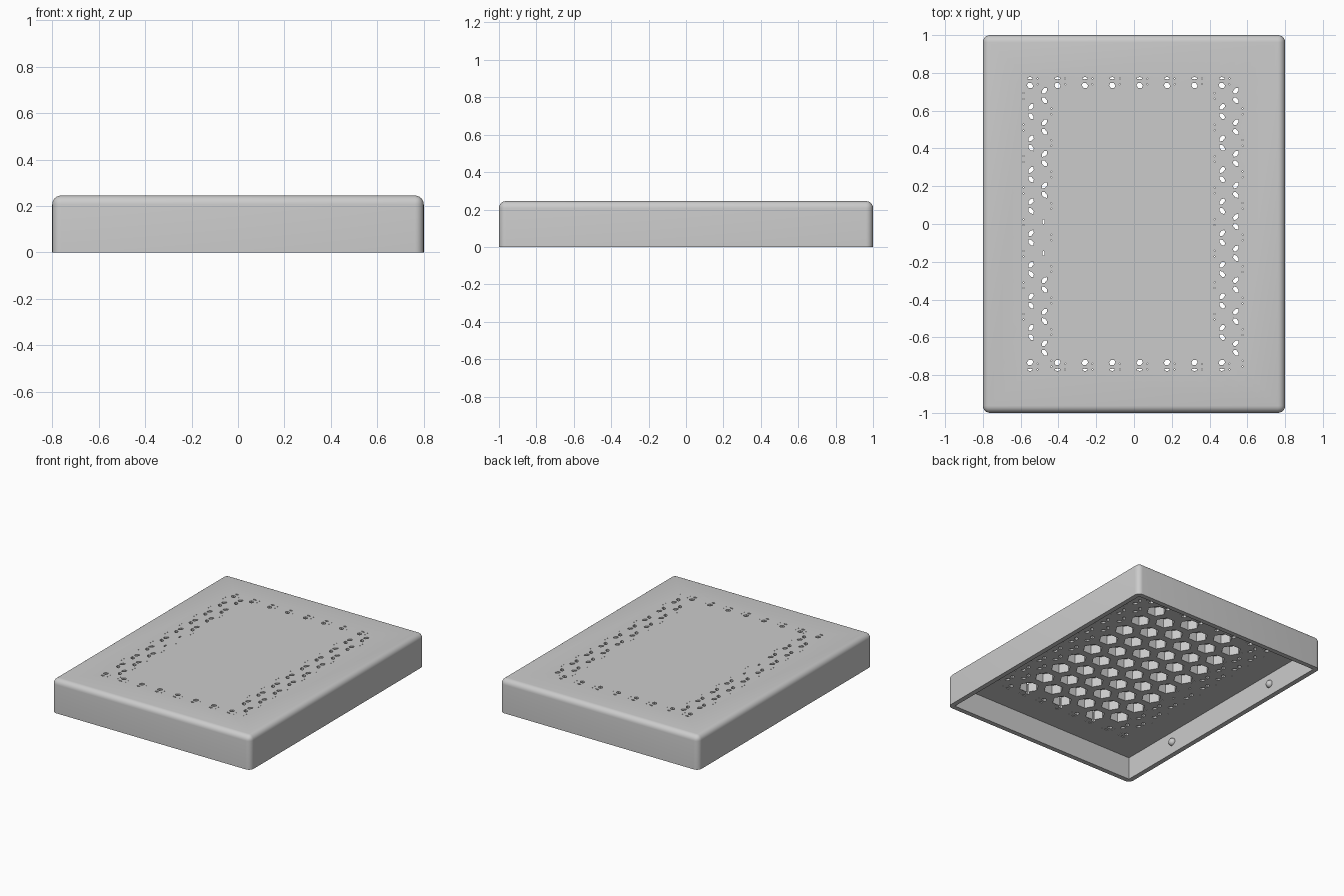
import bpy, bmesh, math
from mathutils import Matrix

default = bpy.data.objects.get("Cube")
if default:
    bpy.data.objects.remove(default, do_unlink=True)

WIDTH, LENGTH, HEIGHT = 1.6, 2.0, 0.245
WALL, CEILING, POCKET_TOP = 0.035, 0.165, 0.232
PITCH_X, PITCH_Y = 0.145, 0.167

grey = bpy.data.materials.new("plain grey")
grey.use_nodes = True
grey.diffuse_color = (0.6, 0.6, 0.6, 1)
bsdf = next(n for n in grey.node_tree.nodes if n.type == 'BSDF_PRINCIPLED')
bsdf.inputs["Base Color"].default_value = grey.diffuse_color


def finish(bm, name):
    mesh = bpy.data.meshes.new(name)
    bm.to_mesh(mesh)
    bm.free()
    mesh.materials.append(grey)
    obj = bpy.data.objects.new(name, mesh)
    bpy.context.collection.objects.link(obj)
    return obj


def box(bm, sx, sy, z0, z1):
    m = Matrix.Translation((0, 0, (z0 + z1) / 2)) @ Matrix.Diagonal((sx, sy, z1 - z0, 1))
    bmesh.ops.create_cube(bm, size=1, matrix=m)


def prism(bm, x, y, rx, ry, angle, z0, z1, sides=6):
    m = (Matrix.Translation((x, y, (z0 + z1) / 2)) @ Matrix.Rotation(angle, 4, 'Z')
         @ Matrix.Diagonal((rx, ry, 1, 1)))
    bmesh.ops.create_cone(bm, cap_ends=True, segments=sides, radius1=1, radius2=1,
                          depth=z1 - z0, matrix=m)


def cut(target, cutter):
    mod = target.modifiers.new(cutter.name, 'BOOLEAN')
    mod.operation, mod.solver, mod.object = 'DIFFERENCE', 'EXACT', cutter
    bpy.context.view_layer.objects.active = target
    bpy.ops.object.modifier_apply(modifier=mod.name)
    bpy.data.objects.remove(cutter, do_unlink=True)


# Lid shell: rounded everywhere except the bottom rim
bm = bmesh.new()
box(bm, WIDTH, LENGTH, 0, HEIGHT)
edges = [e for e in bm.edges if any(v.co.z > 0.1 for v in e.verts)]
bmesh.ops.bevel(bm, geom=edges, offset=0.038, segments=6, profile=0.5, affect='EDGES')
shell = finish(bm, "lid_shell")

# Open cavity underneath
bm = bmesh.new()
box(bm, WIDTH - 2 * WALL, LENGTH - 2 * WALL, -0.1, CEILING)
cut(shell, finish(bm, "cavity_cutter"))

# Honeycomb of blind pockets in the ceiling
bm = bmesh.new()
for i in range(6):
    rows = 8 + i % 2
    for j in range(rows):
        prism(bm, (i - 2.5) * PITCH_X, (j - (rows - 1) / 2) * PITCH_Y,
              0.067, 0.067, math.pi / 2, 0.1, POCKET_TOP)
cut(shell, finish(bm, "pocket_cutter"))

# Ring of small slits through the top
bm = bmesh.new()


def slit(x, y, rx, ry, angle=0.0, sides=6):
    prism(bm, x, y, rx, ry, angle, 0.1, 0.3, sides)


def slit_pair(x, y):
    for s in (1, -1):
        slit(x, y + s * 0.025, 0.012, 0.02, -s * 0.7)


def specks(x, y):
    for s in (1, -1):
        slit(x, y + s * 0.015, 0.004, 0.004, sides=4)


for x in (-0.545, 0.467):
    for j in range(8):
        slit_pair(x, 0.595 - j * PITCH_Y)
        specks(x - 0.04, 0.678 - j * PITCH_Y)
for x in (-0.474, 0.539):
    for j in range(9):
        y = 0.68 - j * PITCH_Y
        if x < 0 and j in (4, 5):
            slit(x - 0.005, y, 0.006, 0.014)
        else:
            slit_pair(x, y)
        specks(x + 0.036, y - PITCH_Y / 2)
for k in range(8):
    x = -0.55 + k * PITCH_X
    for s in (1, -1):
        slit(x, s * 0.772, 0.015, 0.006)
        slit(x, s * 0.733, 0.018, 0.015, -s * 0.5)
        specks(x + 0.04, s * 0.755)
cut(shell, finish(bm, "slit_cutter"))

# Snap bumps on the inside of the long walls
bumps = []
for sx, side in ((1, "left"), (-1, "right")):
    for sy, end in ((-1, "front"), (1, "back")):
        bm = bmesh.new()
        at = Matrix.Translation((sx * (WIDTH / 2 - WALL), sy * 0.51, 0.087))
        bmesh.ops.create_uvsphere(bm, u_segments=20, v_segments=12, radius=0.027, matrix=at)
        bumps.append(finish(bm, f"snap_bump_{side}_{end}"))

bpy.ops.object.select_all(action='DESELECT')
for obj in [shell] + bumps:
    obj.select_set(True)
bpy.context.view_layer.objects.active = shell
bpy.ops.object.shade_smooth_by_angle(angle=math.radians(30))
